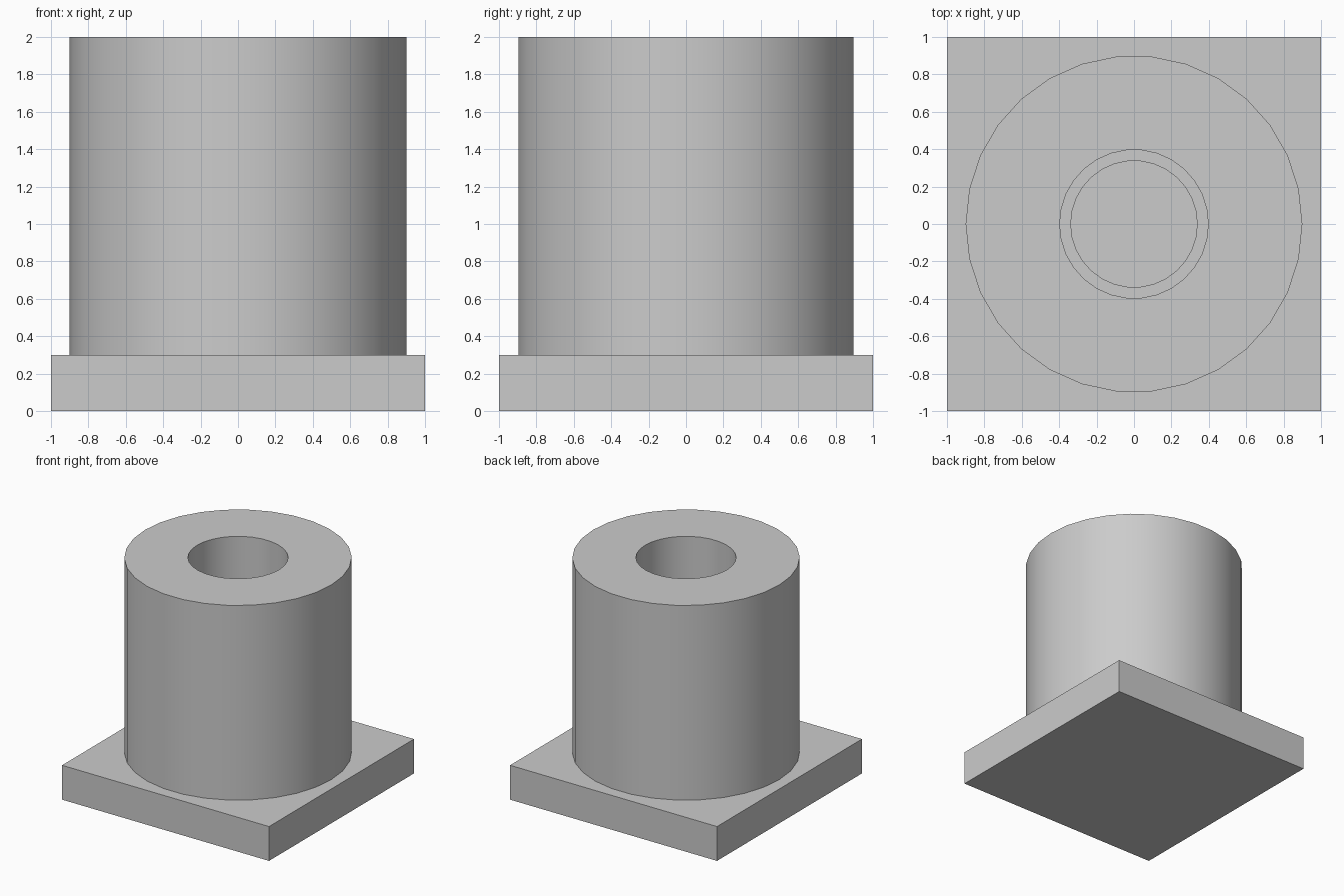
import bpy
import bmesh
from math import cos, sin, tau, radians

cube = bpy.data.objects.get("Cube")
if cube:
    bpy.data.objects.remove(cube, do_unlink=True)

SIDES = 30
PLATE_TOP = 0.3
TOP = 2.0
OUTER, BORE, RECESS = 0.9, 0.397, 0.338

grey = bpy.data.materials.new("plain grey")
colour = (0.6, 0.6, 0.6, 1)
grey.diffuse_color = colour
grey.use_nodes = True
grey.node_tree.nodes["Principled BSDF"].inputs["Base Color"].default_value = colour


def ring(bm, radius, z):
    return [bm.verts.new((radius * cos(tau * i / SIDES), radius * sin(tau * i / SIDES), z))
            for i in range(SIDES)]


def bridge(bm, a, b):
    for i in range(SIDES):
        j = (i + 1) % SIDES
        bm.faces.new((a[i], a[j], b[j], b[i]))


def finish(bm, name):
    bmesh.ops.recalc_face_normals(bm, faces=bm.faces)
    mesh = bpy.data.meshes.new(name)
    bm.to_mesh(mesh)
    bm.free()
    mesh.materials.append(grey)
    obj = bpy.data.objects.new(name, mesh)
    bpy.context.collection.objects.link(obj)
    return obj


# Square base plate
bm = bmesh.new()
bmesh.ops.create_cube(bm, size=2)
bmesh.ops.scale(bm, vec=(1, 1, PLATE_TOP / 2), verts=bm.verts)
bmesh.ops.translate(bm, vec=(0, 0, PLATE_TOP / 2), verts=bm.verts)
finish(bm, "base_plate")

# Thick tube with a stepped blind bore
profile = [(OUTER, PLATE_TOP), (OUTER, TOP), (BORE, TOP),
           (BORE, PLATE_TOP + 0.1), (RECESS, PLATE_TOP + 0.1), (RECESS, PLATE_TOP)]
bm = bmesh.new()
rings = [ring(bm, r, z) for r, z in profile]
for a, b in zip(rings, rings[1:] + rings[:1]):
    bridge(bm, a, b)
tube = finish(bm, "tube")

bpy.ops.object.select_all(action="DESELECT")
tube.select_set(True)
bpy.context.view_layer.objects.active = tube
bpy.ops.object.shade_smooth_by_angle(angle=radians(30))
